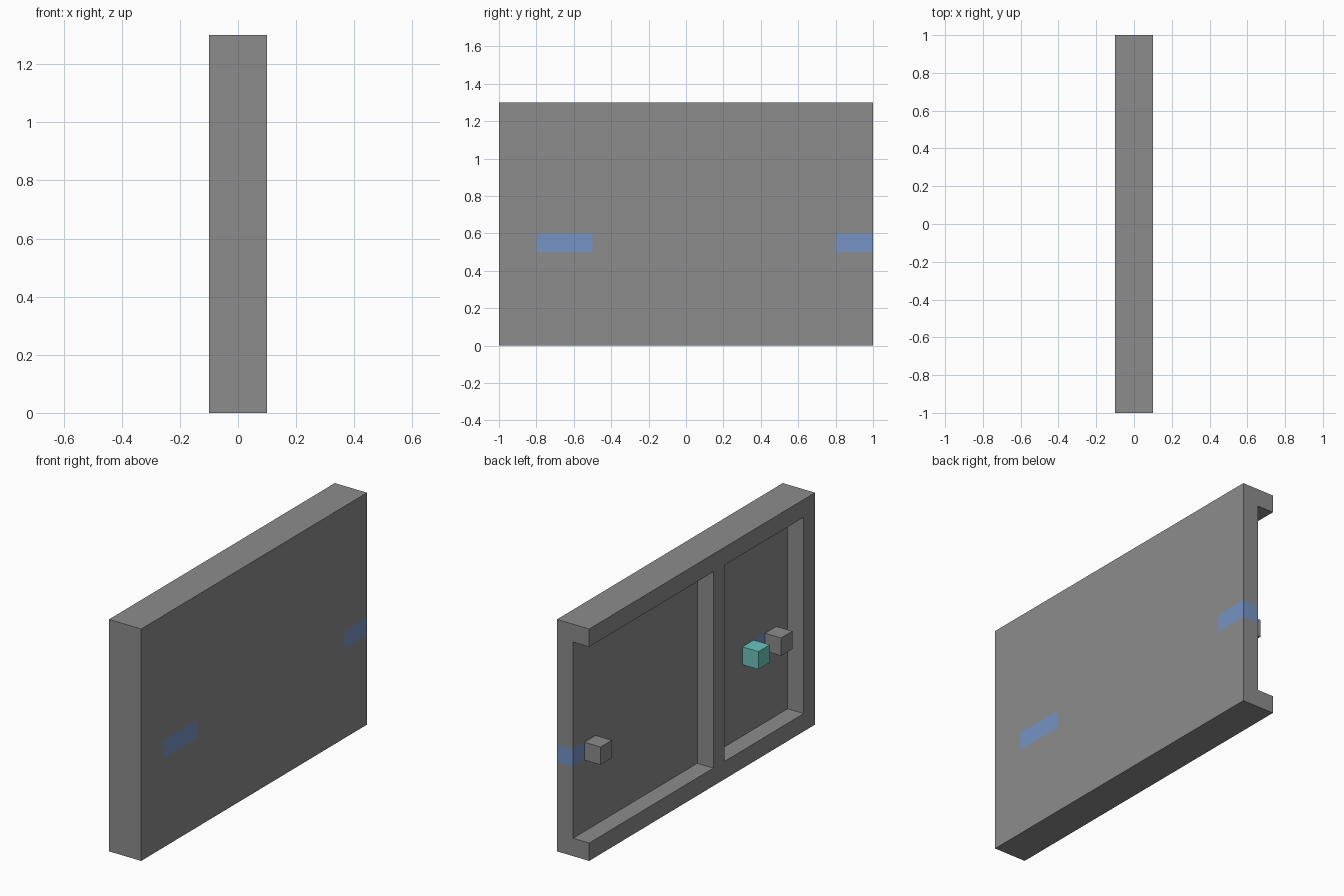
import bpy, bmesh
from mathutils import Vector

old = bpy.data.objects.get("Cube")
if old:
    bpy.data.objects.remove(old)


def material(name, rgb):
    m = bpy.data.materials.new(name)
    m.use_nodes = True
    m.diffuse_color = (*rgb, 1)
    m.node_tree.nodes["Principled BSDF"].inputs["Base Color"].default_value = (*rgb, 1)
    return m


grey = material("grey", (0.26, 0.265, 0.26))
blue = material("blue", (0.18, 0.29, 0.56))
teal = material("teal", (0.145, 0.56, 0.51))


def box(name, x, y, z, mat):
    """Box spanning the (low, high) ranges x, y and z."""
    bm = bmesh.new()
    bmesh.ops.create_cube(bm, size=1)
    for v in bm.verts:
        v.co = Vector(r[0] if c < 0 else r[1] for c, r in zip(v.co, (x, y, z)))
    mesh = bpy.data.meshes.new(name)
    bm.to_mesh(mesh)
    bm.free()
    mesh.materials.append(mat)
    obj = bpy.data.objects.new(name, mesh)
    bpy.context.collection.objects.link(obj)
    return obj


OUTER, INNER = (0, 0.1), (-0.1, 0)
BAND = (0.5, 0.6)

# Solid panel, cut so that the two blue inlays lie flush and run right through
panel = box("panel", OUTER, (-1, 1), (0, 1.3), grey)
panel.data.materials.append(blue)
inlays = [(-0.8, -0.5), (0.8, 1)]
cuts = [(Vector((0, 1, 0)), y) for y in (-0.8, -0.5, 0.8)]
cuts += [(Vector((0, 0, 1)), z) for z in BAND]
bm = bmesh.new()
bm.from_mesh(panel.data)
for axis, d in cuts:
    bmesh.ops.bisect_plane(bm, geom=bm.verts[:] + bm.edges[:] + bm.faces[:],
                           plane_co=axis * d, plane_no=axis)
for f in bm.faces:
    c = f.calc_center_median()
    if BAND[0] < c.z < BAND[1] and any(a < c.y <= b for a, b in inlays):
        f.material_index = 1
bm.to_mesh(panel.data)
bm.free()

# Raised frame on the inner side, open at the back end
box("bottom_rail", INNER, (-1, 1), (0, 0.1), grey)
box("top_rail", INNER, (-1, 1), (1.2, 1.3), grey)
for name, y in (("front_stile", -1), ("middle_stile", -0.2)):
    box(name, INNER, (y, y + 0.1), (0.1, 1.2), grey)

# Small blocks on the inner side
for name, y, mat in (("front_block", -0.8, grey), ("teal_block", -0.6, teal),
                     ("back_block", 0.8, grey)):
    box(name, INNER, (y, y + 0.1), BAND, mat)
